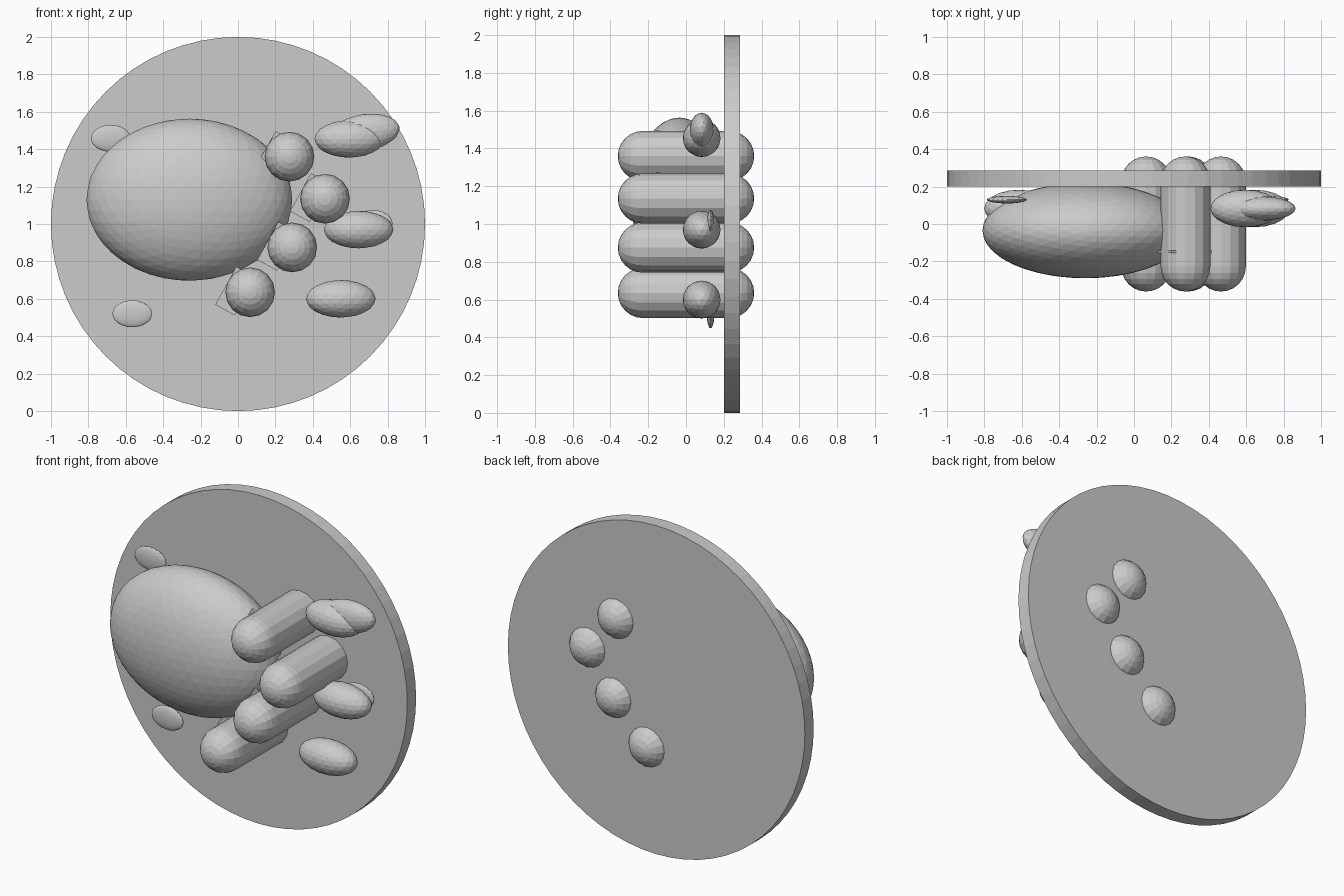
import bpy, bmesh, math
from mathutils import Matrix

if "Cube" in bpy.data.objects:
    bpy.data.objects.remove(bpy.data.objects["Cube"])


def finish(name, bm):
    bmesh.ops.recalc_face_normals(bm, faces=bm.faces)
    mesh = bpy.data.meshes.new(name)
    bm.to_mesh(mesh)
    bm.free()
    ob = bpy.data.objects.new(name, mesh)
    bpy.context.collection.objects.link(ob)
    return ob


def ellipsoid(name, loc, radii, tilt=0, detail=3):
    bm = bmesh.new()
    bmesh.ops.create_icosphere(bm, subdivisions=detail, radius=1)
    bmesh.ops.transform(bm, matrix=Matrix.Diagonal((*radii, 1)), verts=bm.verts)
    ob = finish(name, bm)
    ob.location = loc
    ob.rotation_euler = (0, -math.radians(tilt), 0)


def capsule(name, x, z, r=0.133, half=0.228, sides=16, steps=6):
    # half-round profile spun about the y axis
    bm = bmesh.new()
    prof = []
    for s in (-1, 1):
        for i in range(steps + 1):
            a = math.pi / 2 * (i if s < 0 else steps - i) / steps
            prof.append(bm.verts.new((r * math.sin(a), s * (half + r * math.cos(a)), 0)))
    edges = [bm.edges.new(p) for p in zip(prof, prof[1:])]
    bmesh.ops.spin(bm, geom=prof + edges, cent=(0, 0, 0), axis=(0, 1, 0),
                   angle=math.tau, steps=sides)
    bmesh.ops.remove_doubles(bm, verts=bm.verts, dist=1e-4)
    finish(name, bm).location = (x, 0, z)


# Upright round plate
bm = bmesh.new()
bmesh.ops.create_cone(bm, cap_ends=True, segments=64, radius1=1, radius2=1, depth=0.085)
plate = finish("plate", bm)
plate.rotation_euler = (math.pi / 2, 0, 0)
plate.location = (0, 0.2425, 1)

# Main mound
ellipsoid("main_mound", (-0.26, -0.035, 1.13), (0.55, 0.255, 0.433), detail=4)

# Rolls pushed through the plate, each with a thin strip
rolls = [(0.275, 1.36), (0.465, 1.135), (0.29, 0.875), (0.065, 0.635)]
for i, (x, z) in enumerate(rolls):
    capsule(f"roll_{i + 1}", x, z)
    bm = bmesh.new()
    bmesh.ops.create_cube(bm, size=1)
    bmesh.ops.scale(bm, vec=(0.232, 0.015, 0.12), verts=bm.verts)
    strip = finish(f"strip_{i + 1}", bm)
    ang = math.radians(61)
    strip.rotation_euler = (0, -ang, 0)
    # strip's outer edge sits on the upper left of the roll
    strip.location = (x - 0.078, -0.148, z + 0.006)

# Plump side pieces
for i, (x, z) in enumerate([(0.595, 1.455), (0.645, 0.97), (0.55, 0.6), (-0.615, 1.15)]):
    ellipsoid(f"side_piece_{i + 1}", (x, 0.083, z), (0.186, 0.1, 0.1))
ellipsoid("tilted_piece", (0.68, 0.083, 1.49), (0.186, 0.065, 0.097), tilt=8)

# Thin leaves
for i, (x, z) in enumerate([(-0.68, 1.458), (-0.565, 0.52), (0.72, 1.003)]):
    ellipsoid(f"leaf_{i + 1}", (x, 0.13, z), (0.107, 0.02, 0.072))
